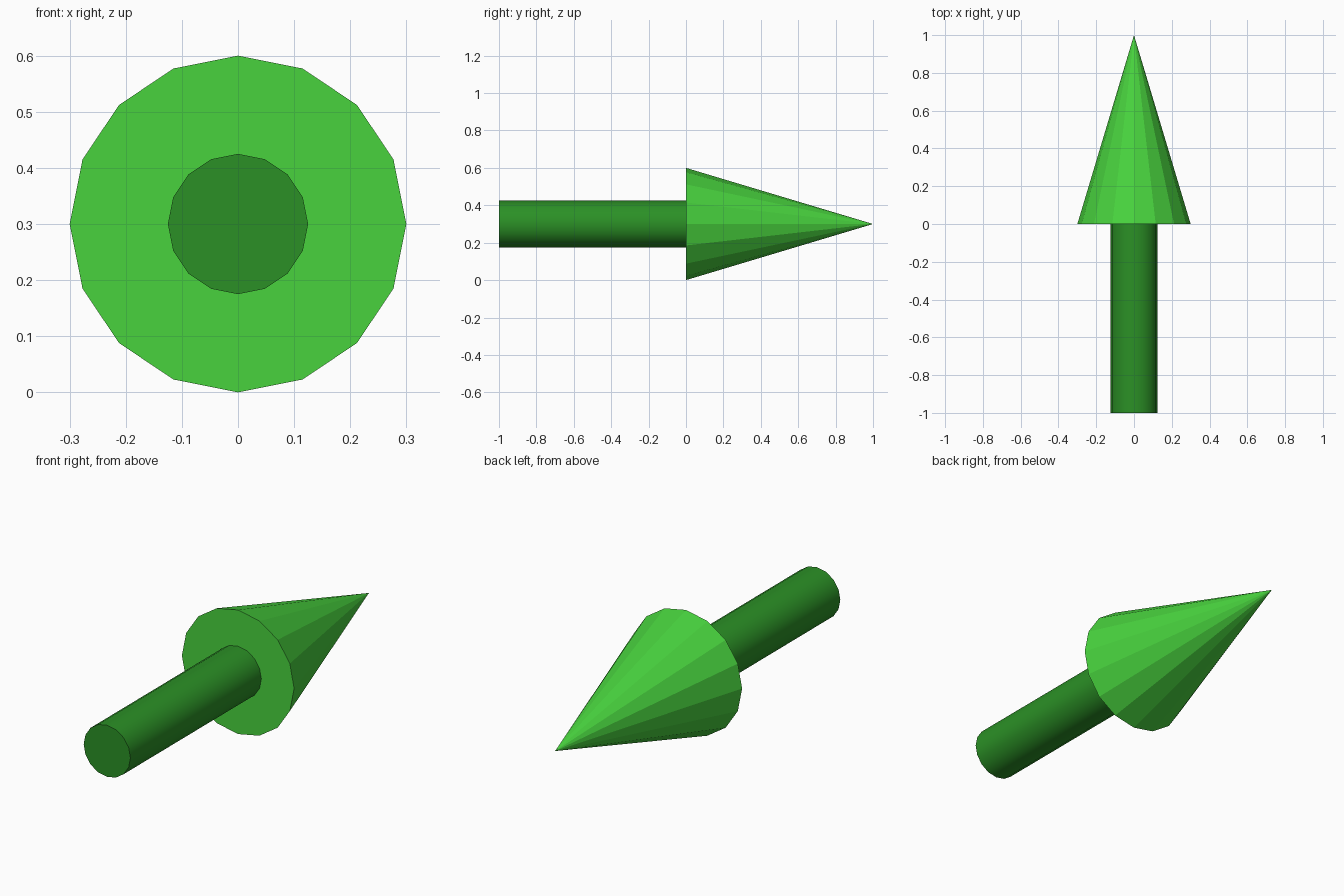
import bpy
import math

if "Cube" in bpy.data.objects:
    bpy.data.objects.remove(bpy.data.objects["Cube"])

SIDES = 16
AXIS_Z = 0.3


def paint(obj, name, color):
    mat = bpy.data.materials.new(name)
    mat.diffuse_color = color
    mat.use_nodes = True
    mat.node_tree.nodes["Principled BSDF"].inputs["Base Color"].default_value = mat.diffuse_color
    obj.data.materials.append(mat)


def round_part(name, r_back, r_tip, y_back, y_tip):
    """Cone or cylinder lying along +y."""
    bpy.ops.mesh.primitive_cone_add(
        vertices=SIDES, radius1=r_back, radius2=r_tip, depth=y_tip - y_back,
        location=(0, (y_back + y_tip) / 2, AXIS_Z),
        rotation=(-math.pi / 2, 0, 0))
    obj = bpy.context.object
    obj.name = name
    return obj


# Faceted arrow head
head = round_part("arrow_head", 0.3, 0.0, 0.0, 1.0)
paint(head, "bright_green", (0.065, 0.65, 0.048, 1))

# Smooth shaft with a sharp-edged end cap
shaft = round_part("arrow_shaft", 0.125, 0.125, -1.0, 0.0)
bpy.ops.object.shade_smooth_by_angle(angle=math.radians(30))
paint(shaft, "dark_green", (0.024, 0.28, 0.019, 1))
